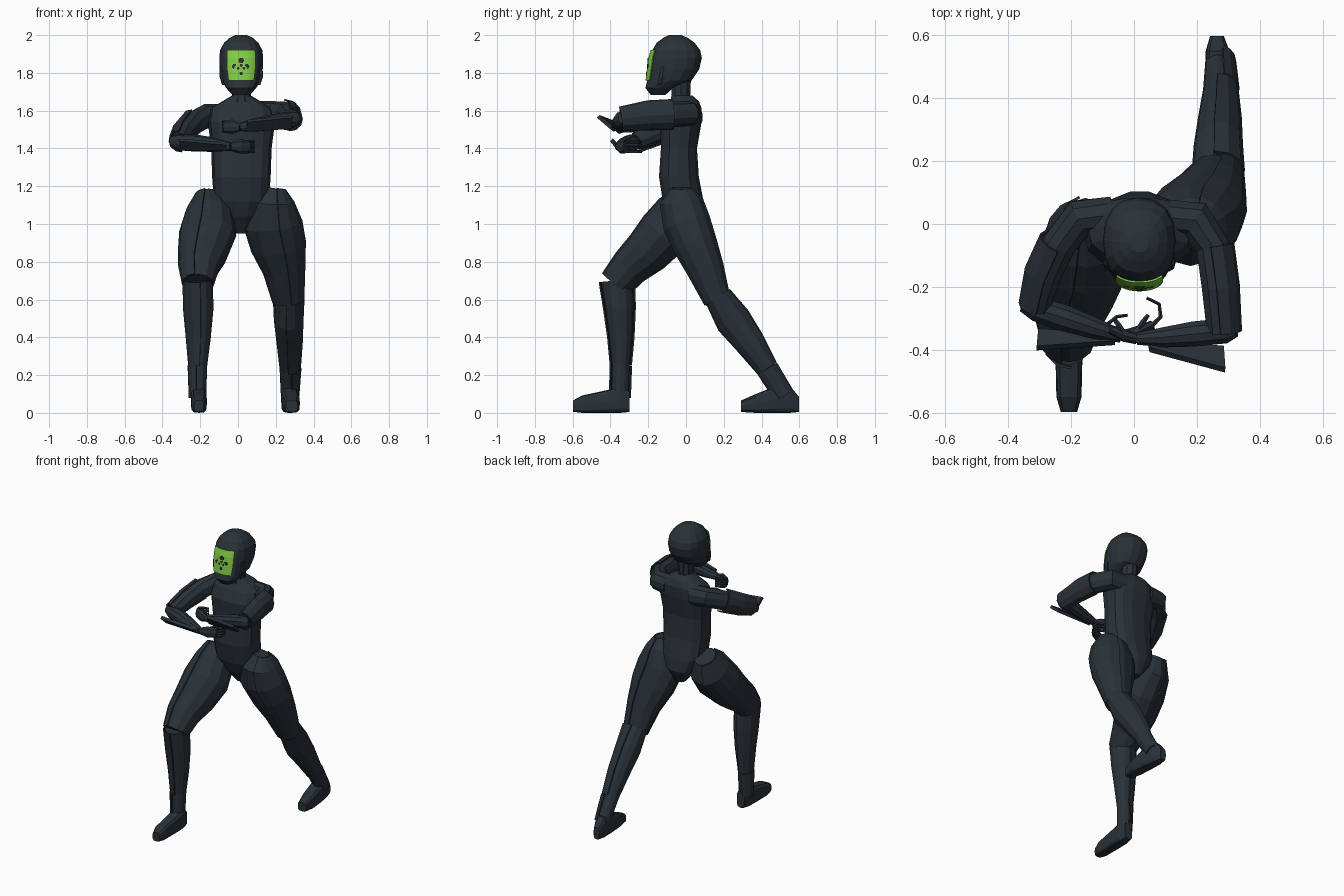
import bpy, bmesh, math
from mathutils import Vector


def colour(name, rgb):
    m = bpy.data.materials.new(name)
    m.diffuse_color = (*rgb, 1)
    return m


SUIT = colour("dark slate", (0.022, 0.031, 0.040))
GREEN = colour("visor green", (0.22, 0.62, 0.06))
X, Y, Z = Vector((1, 0, 0)), Vector((0, 1, 0)), Vector((0, 0, 1))


def spow(c, p):
    return math.copysign(abs(c) ** p, c)


def loft(name, rings, ref, axis=None, n=12, arc=None, grow=0.0, p=1.0, mat=SUIT, thick=0.008):
    """Skin through elliptical rings (x, y, z, half width along ref, half depth).
    With arc=(start, end) in degrees it makes an open shell with thickness."""
    bm = bmesh.new()
    centres = [Vector(r[:3]) for r in rings]
    rows = []
    for i, r in enumerate(rings):
        t = axis or (centres[min(i + 1, len(rings) - 1)] - centres[max(i - 1, 0)]).normalized()
        u = (ref - t * ref.dot(t)).normalized()
        v = t.cross(u)
        row = []
        count = n if arc is None else n + 1
        for k in range(count):
            ang = math.tau * k / n if arc is None else math.radians(arc[0] + (arc[1] - arc[0]) * k / n)
            row.append(bm.verts.new(centres[i] + u * (r[3] + grow) * spow(math.cos(ang), p)
                                    + v * (r[4] + grow) * spow(math.sin(ang), p)))
        rows.append(row)
    for a, b in zip(rows, rows[1:]):
        for k in range(n):
            j = (k + 1) % len(a)
            bm.faces.new((a[k], a[j], b[j], b[k]))
    if arc is None:
        bm.faces.new(rows[0])
        bm.faces.new(rows[-1])
    bmesh.ops.recalc_face_normals(bm, faces=bm.faces)
    me = bpy.data.meshes.new(name)
    bm.to_mesh(me)
    bm.free()
    me.materials.append(mat)
    ob = bpy.data.objects.new(name, me)
    bpy.context.collection.objects.link(ob)
    if arc:
        s = ob.modifiers.new("thickness", 'SOLIDIFY')
        s.thickness, s.offset = thick, 0
    return ob


def plate(name, corners, thick=0.02):
    """Flat four-cornered guard."""
    me = bpy.data.meshes.new(name)
    me.from_pydata(corners, [], [(0, 1, 2, 3)])
    me.materials.append(SUIT)
    ob = bpy.data.objects.new(name, me)
    bpy.context.collection.objects.link(ob)
    s = ob.modifiers.new("thickness", 'SOLIDIFY')
    s.thickness, s.offset = thick, 0


def level(rows, cx):
    """Rows of (z, half width, y front, y back) to horizontal rings."""
    return [(cx, (f + b) / 2, z, w, (b - f) / 2) for z, w, f, b in rows]


# torso and neck
loft("torso", level([(0.95, .03, -.02, .06), (1.04, .10, -.09, .105), (1.12, .145, -.125, .095),
                     (1.25, .155, -.145, .07), (1.40, .16, -.135, .06), (1.54, .178, -.14, .085),
                     (1.61, .165, -.11, .085), (1.65, .10, -.08, .07), (1.68, .05, -.07, .035)], .018),
     X, Z, n=14, p=.8)
loft("neck", level([(1.62, .07, -.09, .05), (1.68, .05, -.08, .025), (1.80, .055, -.08, .03)], .018), X, Z, n=10)

# helmet
head = level([(1.682, .045, -.185, -.11), (1.72, .08, -.215, -.07), (1.76, .102, -.205, .03),
              (1.82, .114, -.198, .07), (1.88, .116, -.19, .084), (1.92, .112, -.178, .075),
              (1.96, .09, -.155, .045), (1.985, .062, -.12, .01), (2.0, .03, -.09, -.025)], .017)
loft("helmet", head, X, Z, n=16, p=.85)
for side, xx in (("left", .122), ("right", -.088)):
    loft("helmet_cheek_" + side, [(xx - math.copysign(.012, xx), -.14, 1.735, .008, .012),
                                  (xx, -.125, 1.78, .010, .02), (xx, -.12, 1.84, .008, .012)], X, Z, n=6)
# visor and its dark dots
loft("visor", head[2:6], X, Z, n=10, arc=(-124, -56), grow=.006, p=.85, mat=GREEN, thick=.006)
for i, (dx, z, r) in enumerate([(0, 1.866, .016), (-.036, 1.834, .014), (.03, 1.834, .014), (0, 1.84, .009),
                                (-.016, 1.824, .008), (.014, 1.824, .008), (0, 1.797, .010)]):
    y = -.2125 + (z - 1.76) * .125 + dx * dx * 4
    loft("visor_dot_%d" % i, [(.017 + dx, y - .004, z, r, r), (.017 + dx, y + .008, z, r, r)], X, Y, n=6)

# legs
thigh = {
    "left": [(.19, -.025, 1.19, .055, .05), (.18, -.025, 1.12, .11, .11), (.18, .005, 1.0, .152, .122),
             (.21, .053, .88, .143, .112), (.24, .108, .75, .108, .092), (.262, .167, .59, .08, .065)],
    "right": [(-.155, .015, 1.155, .065, .075), (-.15, -.03, 1.06, .12, .13), (-.155, -.12, .95, .147, .135),
              (-.18, -.21, .85, .13, .12), (-.203, -.30, .77, .105, .10), (-.207, -.375, .68, .08, .085)]}
shin = {
    "left": [(.262, .17, .615, .078, .062), (.262, .25, .49, .072, .083), (.267, .34, .37, .063, .068),
             (.27, .43, .235, .05, .047), (.268, .52, .09, .041, .043)],
    "right": [(-.207, -.365, .70, .074, .085), (-.204, -.352, .55, .074, .074), (-.204, -.345, .40, .06, .06),
              (-.207, -.345, .25, .044, .046), (-.207, -.35, .08, .038, .045)]}
foot = {
    "left": [(.264, .598, .045, .022, .04), (.266, .55, .072, .038, .072), (.274, .47, .07, .046, .07),
             (.282, .37, .05, .046, .05), (.285, .29, .035, .032, .03)],
    "right": [(-.207, -.30, .06, .03, .055), (-.207, -.35, .07, .042, .07), (-.207, -.42, .06, .043, .06),
              (-.207, -.55, .046, .040, .046), (-.207, -.598, .036, .026, .03)]}
for side in ("left", "right"):
    outer = 0 if side == "left" else 180
    arc = (outer - 75, outer + 75)
    loft("thigh_" + side, thigh[side], X, n=12)
    loft("thigh_guard_" + side, thigh[side], X, n=6, arc=arc, grow=.006)
    loft("shin_" + side, shin[side], X, n=12)
    loft("shin_guard_" + side, shin[side][:4], X, n=6, arc=(outer - 95, outer + 95), grow=.009)
    loft("ankle_guard_" + side, shin[side][3:], X, n=6, arc=arc, grow=.012)
    loft("foot_" + side, foot[side], X, -Y, n=12, p=.55)

# arms
upper = {
    "left": [(.11, .02, 1.58, .07, .06), (.195, .012, 1.585, .065, .066), (.25, -.07, 1.58, .068, .056),
             (.268, -.2, 1.575, .066, .055), (.28, -.345, 1.556, .052, .05)],
    "right": [(-.07, .03, 1.565, .07, .06), (-.17, .02, 1.57, .065, .062), (-.235, -.06, 1.535, .065, .056),
              (-.283, -.16, 1.485, .06, .054), (-.31, -.265, 1.438, .05, .045)]}
fore = {
    "left": [(.325, -.335, 1.56, .03, .025), (.29, -.34, 1.553, .045, .042), (.19, -.35, 1.54, .042, .042),
             (.10, -.36, 1.526, .036, .034), (.01, -.365, 1.513, .022, .02)],
    "right": [(-.355, -.255, 1.435, .028, .025), (-.31, -.27, 1.433, .043, .042), (-.22, -.30, 1.428, .045, .044),
              (-.13, -.33, 1.42, .038, .036), (-.04, -.358, 1.41, .023, .021)]}
palm = {
    "left": [(.01, -.365, 1.513, .022, .018), (-.03, -.355, 1.515, .038, .02), (-.075, -.335, 1.515, .032, .014)],
    "right": [(-.04, -.358, 1.41, .022, .018), (.01, -.345, 1.41, .038, .02), (.06, -.32, 1.408, .034, .014)]}
curl = {"left": [(-.07, -.34), (-.08, -.315), (-.055, -.295), (-.02, -.29)],
        "right": [(.055, -.325), (.085, -.295), (.08, -.255), (.04, -.235)]}
for side in ("left", "right"):
    s = 1 if side == "left" else -1
    loft("upper_arm_" + side, upper[side], Z, n=10)
    loft("upper_arm_guard_" + side, upper[side][2:], Z, n=6, arc=(-90 * s - 95, -90 * s + 95), grow=.010)
    loft("forearm_" + side, fore[side], Z, n=10)
    loft("hand_" + side, palm[side], Z, n=8)
    zc = palm[side][2][2]
    for k in range(4):
        z = zc + .026 - .017 * k
        loft("finger_%s_%d" % (side, k), [(x, y, z, .008, .008 - .001 * i)
                                          for i, (x, y) in enumerate(curl[side])], Z, n=5)
    px, py, pz = palm[side][1][:3]
    loft("thumb_" + side, [(px, py, pz + .02, .011, .011), (px - .02 * s, py + .035, pz + .028, .009, .009),
                           (px - .035 * s, py + .055, pz + .02, .006, .006)], Z, n=5)

# forearm guards
plate("forearm_guard_left", [(.045, -.375, 1.495), (.285, -.395, 1.51), (.29, -.465, 1.57), (.05, -.40, 1.545)])
plate("forearm_guard_right", [(-.06, -.355, 1.395), (-.305, -.34, 1.395), (-.31, -.395, 1.445), (-.06, -.378, 1.425)])
